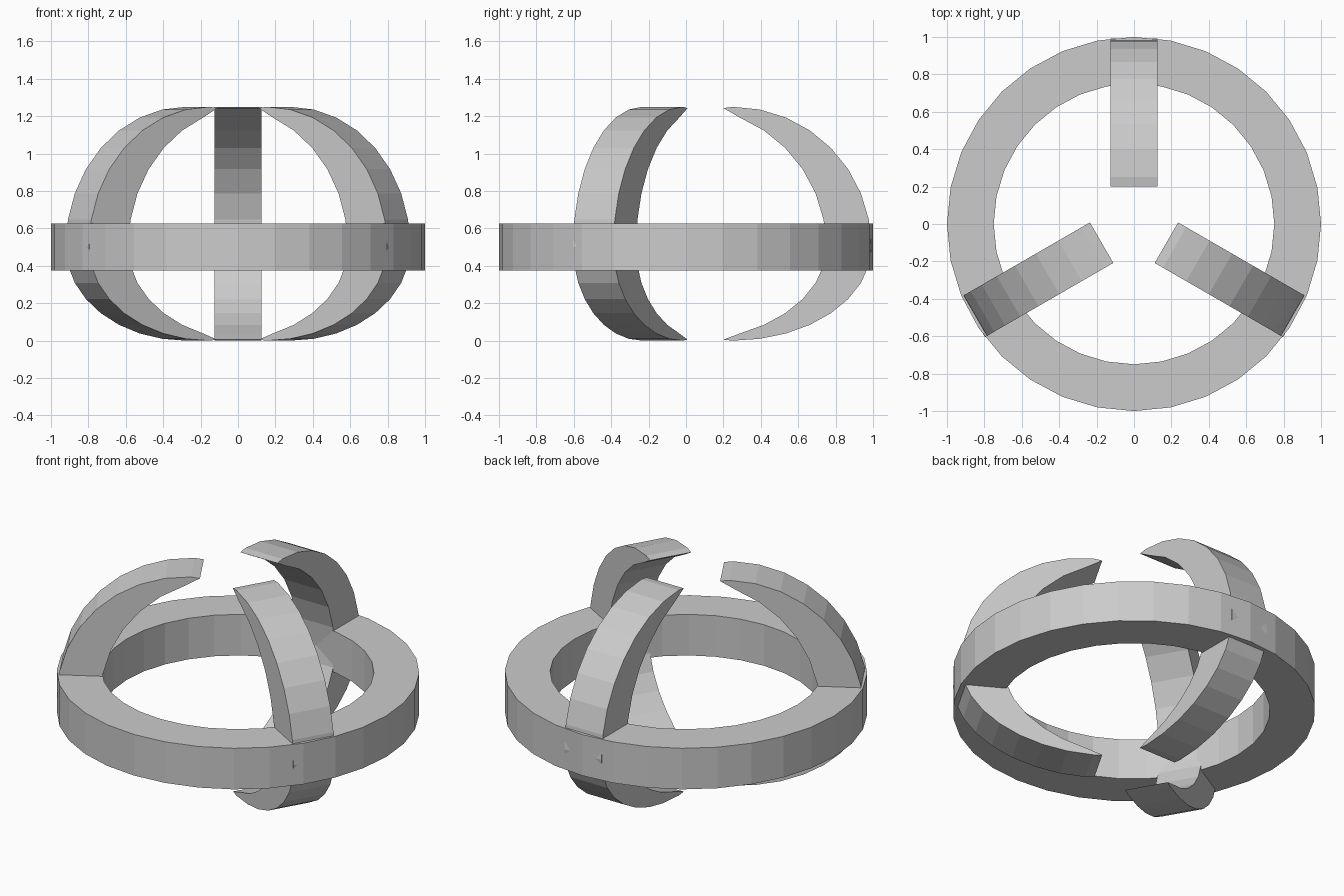
import bpy, bmesh, math
from mathutils import Matrix

cube = bpy.data.objects.get("Cube")
if cube:
    bpy.data.objects.remove(cube)

gray = bpy.data.materials.new("light_gray")
gray.use_nodes = True
COLOR = (0.6, 0.6, 0.6, 1)
gray.diffuse_color = COLOR
gray.node_tree.nodes["Principled BSDF"].inputs["Base Color"].default_value = COLOR

MID, STEPS = 0.5, 32          # height of the ring's centre, sides per full turn
STEP = 2 * math.pi / STEPS


def finish(name, bm):
    bmesh.ops.recalc_face_normals(bm, faces=bm.faces[:])
    mesh = bpy.data.meshes.new(name)
    bm.to_mesh(mesh)
    bm.free()
    mesh.materials.append(gray)
    obj = bpy.data.objects.new(name, mesh)
    bpy.context.collection.objects.link(obj)
    return obj


def make_ring(outer, inner, height):
    """Flat band: a rectangular section spun round the z axis."""
    bm = bmesh.new()
    lo, hi = MID - height / 2, MID + height / 2
    section = [(inner, lo), (outer, lo), (outer, hi), (inner, hi)]
    verts = [bm.verts.new((r, 0, z)) for r, z in section]
    edges = [bm.edges.new((verts[i], verts[i - 1])) for i in range(4)]
    bmesh.ops.spin(bm, geom=verts + edges, cent=(0, 0, 0), axis=(0, 0, 1),
                   angle=2 * math.pi, steps=STEPS, use_merge=True)
    bmesh.ops.remove_doubles(bm, verts=bm.verts[:], dist=0.0001)
    return finish("ring", bm)


def arc(centre, reach, first, last):
    """Arc points in (radius, height); the lower half is squashed."""
    points = []
    for i in range(first, last + 1):
        s = math.sin(i * STEP)
        points.append((centre + reach * math.cos(i * STEP),
                       MID + s * (0.75 if s > 0 else 0.5)))
    return points


def make_arm(name, degrees, width):
    """Crescent profile extruded sideways and turned about z."""
    top_tip, bottom_tip = (0.2, 1.243), (0.2, 0.005)
    profile = ([bottom_tip] + arc(0.25, 0.742, -8, 8)
               + [top_tip] + arc(0, 0.75, -6, 6)[::-1])
    bm = bmesh.new()
    face = bm.faces.new([bm.verts.new((r, -width / 2, z)) for r, z in profile])
    side = bmesh.ops.extrude_face_region(bm, geom=[face])
    moved = [g for g in side["geom"] if isinstance(g, bmesh.types.BMVert)]
    bmesh.ops.translate(bm, verts=moved, vec=(0, width, 0))
    bm.transform(Matrix.Rotation(math.radians(degrees), 4, "Z"))
    return finish(name, bm)


make_ring(1.0, 0.75, 0.25)
for name, degrees in (("back_arm", 90), ("left_arm", -30), ("right_arm", 210)):
    make_arm(name, degrees, 0.25)
